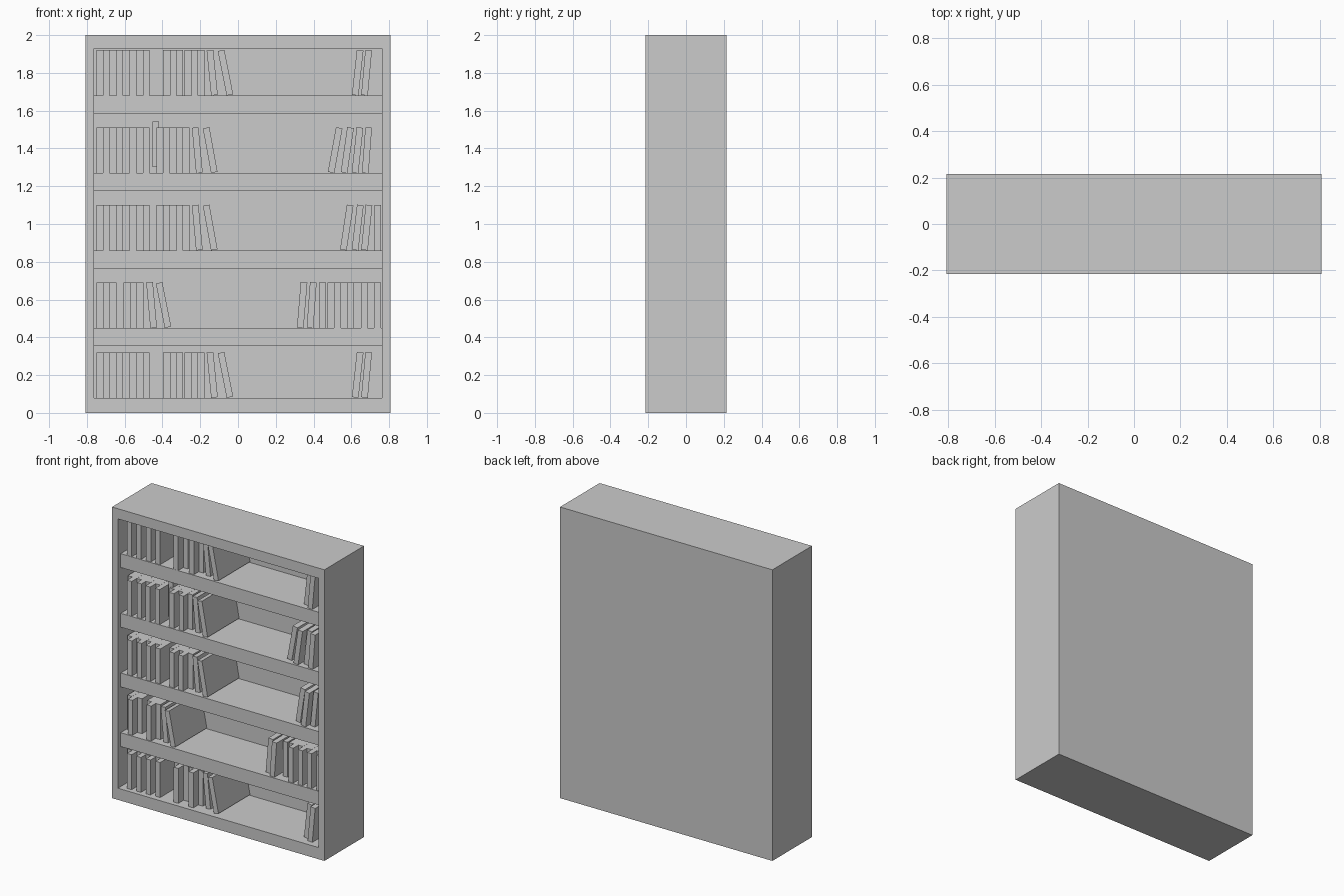
import bpy, math, random
from mathutils import Vector

if "Cube" in bpy.data.objects:
    bpy.data.objects.remove(bpy.data.objects["Cube"])

random.seed(4)
W, D = 0.807, 0.215          # half width, half depth of the case
IN_X, BACK = 0.762, 0.17     # half width of the opening, inner back wall
BOOK_W, BOOK_H, PITCH = 0.035, 0.24, 0.0353


def mesh_object(name, verts, faces):
    me = bpy.data.meshes.new(name)
    me.from_pydata(verts, [], faces)
    ob = bpy.data.objects.new(name, me)
    bpy.context.collection.objects.link(ob)
    return ob


def prism(name, profile, y0, y1):
    """Extrude a counter-clockwise (x, z) outline from y0 back to y1."""
    n = len(profile)
    verts = [(x, y, z) for y in (y0, y1) for x, z in profile]
    faces = [tuple(range(n)), tuple(reversed(range(n, 2 * n)))]
    faces += [(i, i + n, (i + 1) % n + n, (i + 1) % n) for i in range(n)]
    return mesh_object(name, verts, faces)


def rect(x0, x1, z0, z1):
    return [(x0, z0), (x1, z0), (x1, z1), (x0, z1)]


# Case: one solid with a recess in its front
outer, inner = rect(-W, W, 0, 2), rect(-IN_X, IN_X, 0.08, 1.93)
verts = [(x, y, z) for loop, y in ((outer, -D), (outer, D), (inner, -D), (inner, BACK))
         for x, z in loop]
faces = [(7, 6, 5, 4), (12, 13, 14, 15)]
for i in range(4):
    j = (i + 1) % 4
    faces += [(i, i + 4, j + 4, j), (i, j, j + 8, i + 8), (i + 8, j + 8, j + 12, i + 12)]
mesh_object("case", verts, faces)

# Shelves, set slightly behind the frame
floors = [0.08, 0.45, 0.86, 1.27, 1.68]
for z in floors[1:]:
    prism("shelf", rect(-IN_X, IN_X, z - 0.095, z), -0.185, BACK)


def book(x, z, lean=0.0, front=-0.17):
    """Book standing at left x; lean is the sideways shift of its top."""
    a = math.asin(lean / BOOK_H)
    c, s = math.cos(a), math.sin(a)
    px = BOOK_W if lean > 0 else 0     # corner that touches the shelf
    pts = [(x + px + (u - px) * c + v * s, z - (u - px) * s + v * c)
           for u, v in rect(0, BOOK_W, 0, BOOK_H)]
    prism("book", pts, front, BACK - 0.003)


def run(x, z, count):
    """Row of upright books, alternately pulled forward and pushed back."""
    for i in range(count):
        front = (-0.18 if i % 2 else -0.125) + random.uniform(-0.005, 0.005)
        book(x + i * PITCH, z, 0, front)


# Each row: upright runs (x, count) and leaning books (x, top shift)
row_a = ([(-0.75, 8), (-0.396, 3), (-0.282, 3)],
         [(-0.142, -0.024), (-0.06, -0.047), (0.603, 0.026), (0.652, 0.022)])
row_left = [(-0.75, 8), (-0.432, 5)]
lean_left = [(-0.222, -0.022), (-0.143, -0.043)]
rows = [
    row_a,
    ([(-0.75, 3), (-0.606, 3), (0.43, 1), (0.474, 8)],
     [(-0.464, -0.022), (-0.388, -0.047), (0.312, 0.02), (0.364, 0.017)]),
    (row_left + [(0.722, 1)],
     lean_left + [(0.54, 0.036), (0.602, 0.028), (0.652, 0.024)]),
    (row_left,
     lean_left + [(0.475, 0.043), (0.544, 0.034), (0.602, 0.026), (0.656, 0.018)]),
    row_a,
]
for z, (runs, leaning) in zip(floors, rows):
    for x, n in runs:
        run(x, z, n)
    for i, (x, lean) in enumerate(leaning):
        book(x, z, lean, -0.175 if i % 2 else -0.145)

# One book resting above its neighbours on the fourth shelf
book(-0.452, 1.302, 0, -0.11)
